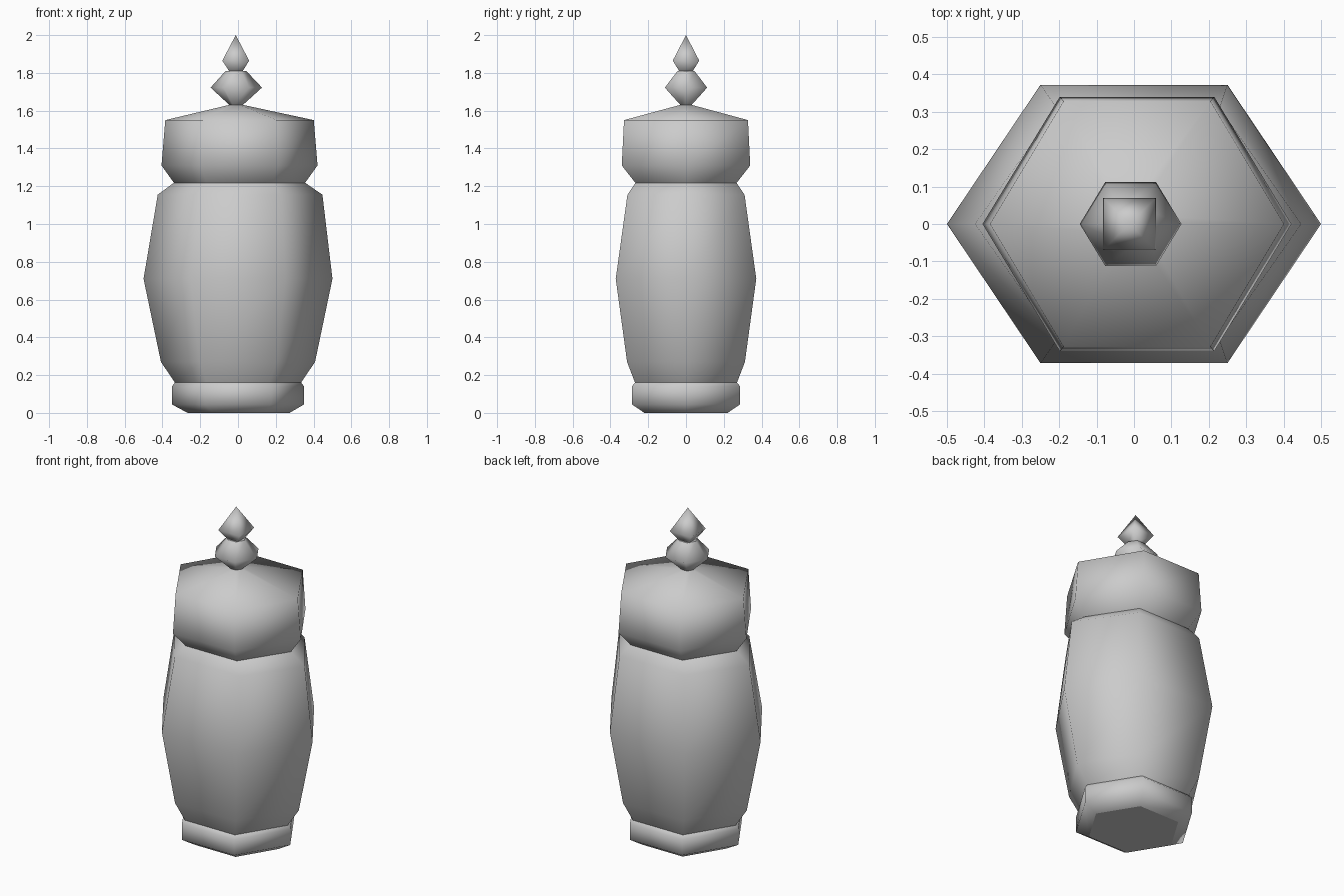
import bpy, bmesh
from math import cos, sin, pi

if "Cube" in bpy.data.objects:
    bpy.data.objects.remove(bpy.data.objects["Cube"])


def stack(name, rings, sides=6, turn=0.0, flat_caps=False):
    """Loft faceted rings (z, centre_x, radius_x, radius_y); radius 0 makes a point."""
    bm = bmesh.new()
    loops = []
    for z, cx, rx, ry in rings:
        if rx == 0:
            loops.append([bm.verts.new((cx, 0, z))])
            continue
        k = 1 / sin(pi / 3) if sides == 6 else 1 / cos(turn)
        kx = 1 if sides == 6 else k
        loops.append([bm.verts.new((cx + rx * kx * cos(turn + 2 * pi * i / sides),
                                    ry * k * sin(turn + 2 * pi * i / sides), z))
                      for i in range(sides)])
    for a, b in zip(loops, loops[1:]):
        for i in range(sides):
            j = (i + 1) % sides
            if len(b) == 1:
                bm.faces.new((a[i], a[j], b[0]))
            else:
                bm.faces.new((a[i], a[j], b[j], b[i]))
    caps = [bm.faces.new(loops[0][::-1])]
    if len(loops[-1]) > 1:
        caps.append(bm.faces.new(loops[-1]))
    bm.normal_update()
    for f in bm.faces:
        f.smooth = True
    # End caps stay flat and crisp
    for f in caps:
        f.smooth = False
        for e in f.edges:
            e.smooth = False
    mesh = bpy.data.meshes.new(name)
    bm.to_mesh(mesh)
    bm.free()
    obj = bpy.data.objects.new(name, mesh)
    bpy.context.collection.objects.link(obj)
    return obj


# Foot of the jar
stack("base", [(0, 0.003, 0.27, 0.22), (0.045, 0, 0.35, 0.287),
               (0.14, 0, 0.35, 0.287), (0.16, 0, 0.335, 0.27)])

# Bulging body
stack("body", [(0.155, 0, 0.33, 0.268), (0.27, 0, 0.408, 0.312),
               (0.71, 0, 0.5, 0.372), (1.155, 0.011, 0.436, 0.31),
               (1.22, 0.008, 0.345, 0.266)])

# Lid with shallow pyramid top
stack("lid", [(1.215, 0.008, 0.345, 0.266), (1.31, 0.008, 0.413, 0.34),
              (1.55, 0.008, 0.393, 0.328), (1.632, -0.01, 0.03, 0.025)])

# Hexagonal knob
stack("lower_finial", [(1.625, -0.01, 0.03, 0.025), (1.722, -0.009, 0.136, 0.112),
                       (1.81, -0.011, 0.055, 0.045)])

# Square pointed tip
stack("upper_finial", [(1.80, -0.011, 0.03, 0.03), (1.865, -0.012, 0.071, 0.07),
                       (2.0, -0.012, 0, 0)], sides=4, turn=pi / 4)
